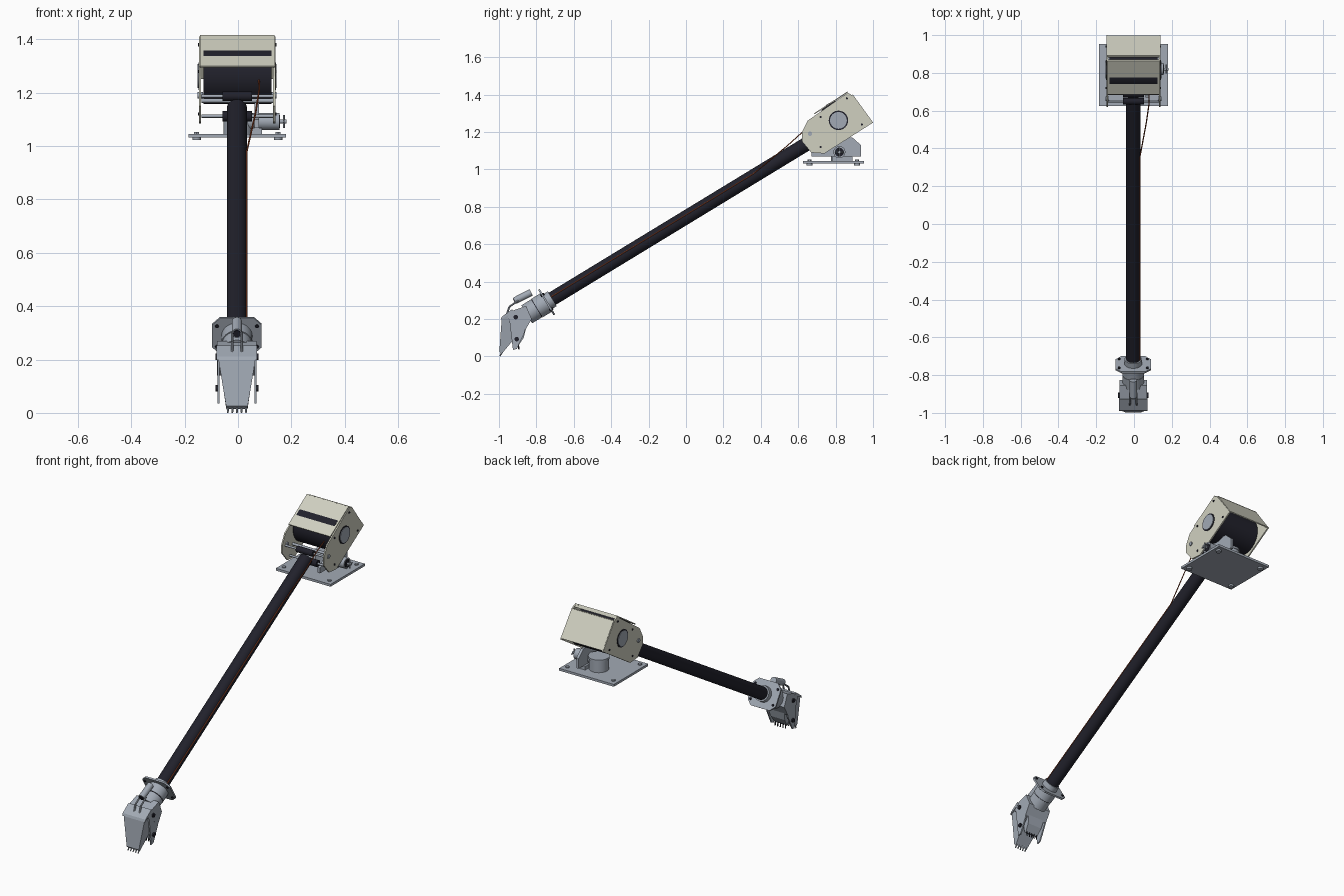
import bpy, bmesh, math
from mathutils import Vector, Matrix

if "Cube" in bpy.data.objects:
    bpy.data.objects.remove(bpy.data.objects["Cube"])


def material(name, rgb):
    m = bpy.data.materials.new(name)
    m.use_nodes = True
    m.diffuse_color = (*rgb, 1)
    m.node_tree.nodes["Principled BSDF"].inputs["Base Color"].default_value = (*rgb, 1)
    return m


CREAM = material("cream paint", (0.63, 0.63, 0.53))
STEEL = material("grey steel", (0.36, 0.40, 0.46))
BLACK = material("blue black", (0.015, 0.015, 0.024))
CABLE = material("rust cable", (0.30, 0.06, 0.02))


def finish(name, bm, mat, smooth=False):
    bmesh.ops.recalc_face_normals(bm, faces=bm.faces)
    me = bpy.data.meshes.new(name)
    bm.to_mesh(me)
    bm.free()
    ob = bpy.data.objects.new(name, me)
    bpy.context.collection.objects.link(ob)
    me.materials.append(mat)
    if smooth:
        bpy.ops.object.select_all(action='DESELECT')
        ob.select_set(True)
        bpy.context.view_layer.objects.active = ob
        bpy.ops.object.shade_smooth_by_angle(angle=math.radians(35))
    return ob


def rod(name, a, b, r, mat, r2=None, sides=32):
    """Cylinder or cone from point a to point b."""
    a, b = Vector(a), Vector(b)
    d = b - a
    bm = bmesh.new()
    turn = Vector((0, 0, 1)).rotation_difference(d).to_matrix().to_4x4()
    bmesh.ops.create_cone(bm, cap_ends=True, segments=sides, radius1=r,
                          radius2=r if r2 is None else r2, depth=d.length,
                          matrix=Matrix.Translation((a + b) / 2) @ turn)
    return finish(name, bm, mat, True)


def prism(name, profile, x0, x1, mat, taper=lambda z: 1):
    """Side profile of (y, z) points swept across x, optionally narrowing."""
    bm = bmesh.new()
    mid = (x0 + x1) / 2
    ends = [[bm.verts.new((mid + (x - mid) * taper(z), y, z)) for y, z in profile]
            for x in (x0, x1)]
    for e in ends:
        bm.faces.new(e)
    n = len(profile)
    for i in range(n):
        j = (i + 1) % n
        bm.faces.new((ends[0][i], ends[0][j], ends[1][j], ends[1][i]))
    return finish(name, bm, mat)


def box(name, lo, hi, mat):
    return prism(name, [(lo[1], lo[2]), (hi[1], lo[2]), (hi[1], hi[2]), (lo[1], hi[2])],
                 lo[0], hi[0], mat)


def sheet(name, a, b, t, x0, x1, mat):
    """Thin panel between two (y, z) points, thickened inward."""
    a, b = Vector(a), Vector(b)
    d = (b - a).normalized()
    n = Vector((d.y, -d.x)) * t
    return prism(name, [a, b, b + n, a + n], x0, x1, mat)


# Arm axis
CX = -0.004
ARM = Vector((0, 1.38, 0.84)).normalized()
UP = Vector((0, -ARM.z, ARM.y))
WRIST = Vector((CX, -0.745, 0.29))


def on_arm(along, up=0, x=0):
    return WRIST + ARM * along + UP * up + Vector((x, 0, 0))


# Boom tube
rod("boom_tube", on_arm(0), on_arm(1.64), 0.0375, BLACK)

# Base plate with corner bolts and feet
box("base_plate", (-0.185, 0.625, 1.032), (0.18, 0.952, 1.046), STEEL)
for x in (-0.155, 0.15):
    for y in (0.66, 0.915):
        rod("base_foot", (x, y, 1.022), (x, y, 1.032), 0.016, STEEL)
        rod("base_bolt", (x, y, 1.046), (x, y, 1.053), 0.011, STEEL, sides=6)

# Turntable, pivot bracket and drive motor
rod("turntable", (0, 0.83, 1.046), (0, 0.83, 1.12), 0.055, STEEL)
rod("turntable_rim", (0, 0.83, 1.112), (0, 0.83, 1.124), 0.059, STEEL)
prism("pivot_bracket", [(0.67, 1.068), (0.935, 1.068), (0.935, 1.13), (0.89, 1.17),
                        (0.78, 1.17), (0.70, 1.11), (0.67, 1.10)], 0.062, 0.078, STEEL)
box("bracket_foot", (0.05, 0.78, 1.046), (0.09, 0.89, 1.068), STEEL)
rod("drive_motor", (0.0, 0.82, 1.092), (0.155, 0.82, 1.092), 0.032, STEEL)
rod("motor_ring", (0.152, 0.82, 1.092), (0.158, 0.82, 1.092), 0.024, BLACK)
rod("motor_shaft", (0.155, 0.82, 1.092), (0.182, 0.82, 1.092), 0.007, STEEL)
for k in range(2):
    d = Vector((0, math.cos(k * math.pi / 2), math.sin(k * math.pi / 2))) * 0.024
    c = Vector((0.172, 0.82, 1.092))
    rod("hand_spoke", c - d, c + d, 0.004, STEEL, sides=8)

# Drum housing cheeks with hub and bolts
CHEEK = [(0.62, 1.15), (0.62, 1.20), (0.65, 1.26), (0.865, 1.41), (0.89, 1.395),
         (1.0, 1.25), (0.74, 1.085), (0.67, 1.09)]
for s in (-1, 1):
    x = s * 0.139 - 0.003
    prism("housing_cheek", CHEEK, x - 0.004, x + 0.004, CREAM)
    rod("hub_ring", (x, 0.815, 1.262), (x + s * 0.006, 0.815, 1.262), 0.052, BLACK)
    rod("hub_cap", (x, 0.815, 1.262), (x + s * 0.009, 0.815, 1.262), 0.045, STEEL)
    rod("pivot_pin", (x - s * 0.01, 0.663, 1.19), (x + s * 0.009, 0.663, 1.19), 0.012, STEEL)
    for y, z in ((0.94, 1.24), (0.86, 1.38), (0.72, 1.12), (0.72, 1.28)):
        rod("cheek_bolt", (x, y, z), (x + s * 0.008, y, z), 0.006, BLACK, sides=8)

# Drum, flanges and cover panels
rod("cable_drum", (-0.13, 0.815, 1.262), (0.125, 0.815, 1.262), 0.105, BLACK, sides=48)
sheet("front_cover", (0.685, 1.30), (0.862, 1.416), 0.006, -0.143, 0.136, CREAM)
sheet("rear_cover", (0.892, 1.40), (0.997, 1.255), 0.006, -0.143, 0.136, CREAM)
sheet("cover_lip", (0.862, 1.416), (0.872, 1.398), 0.004, -0.143, 0.136, CREAM)
sheet("rear_lip", (0.882, 1.382), (0.892, 1.40), 0.004, -0.143, 0.136, CREAM)

# Guide rollers above and below the boom
for y, z, r in ((0.65, 1.187, 0.018), (0.69, 1.112, 0.020)):
    rod("guide_axle", (-0.137, y, z), (0.132, y, z), 0.006, STEEL, sides=12)
    rod("guide_roller", (-0.058, y, z), (0.052, y, z), r, BLACK)
rod("cross_bar", (-0.137, 0.72, 1.17), (0.132, 0.72, 1.17), 0.008, STEEL, sides=12)

# Cable hanging from the drum and running down the boom
curve = bpy.data.curves.new("cable", 'CURVE')
curve.dimensions = '3D'
curve.bevel_depth = 0.0032
curve.bevel_resolution = 1
path = [Vector(p) for p in ((0.078, 0.72, 1.25), (0.08, 0.64, 1.215), (0.066, 0.54, 1.125))]
path += [on_arm(t, 0.012, 0.036) for t in (1.3, 1.0, 0.5, 0.01)]
spline = curve.splines.new('POLY')
spline.points.add(len(path) - 1)
for p, co in zip(spline.points, path):
    p.co = (*co, 1)
curve.materials.append(CABLE)
bpy.context.collection.objects.link(bpy.data.objects.new("cable", curve))

# Wrist flange: chamfered plate square to the boom
bm = bmesh.new()
w, h, c = 0.093, 0.079, 0.03
outline = [(w - c, h), (w, h - c), (w, c - h), (w - c, -h),
           (c - w, -h), (-w, c - h), (-w, h - c), (c - w, h)]
face = bm.faces.new([bm.verts.new(on_arm(-0.005, v, u)) for u, v in outline])
ext = bmesh.ops.extrude_face_region(bm, geom=[face])
bmesh.ops.translate(bm, vec=ARM * 0.01,
                    verts=[g for g in ext["geom"] if isinstance(g, bmesh.types.BMVert)])
finish("wrist_flange", bm, STEEL)
for u in (-0.075, 0.075):
    for v in (-0.045, 0.045):
        rod("flange_bolt", on_arm(-0.01, v, u), on_arm(0.012, v, u), 0.007, BLACK, sides=8)

# Wrist joint
rod("wrist_collar", on_arm(0.035), on_arm(0), 0.046, STEEL)
rod("wrist_barrel", on_arm(-0.06), on_arm(0), 0.058, STEEL)
rod("wrist_seam", on_arm(-0.064), on_arm(-0.06), 0.054, BLACK)
rod("wrist_nose", on_arm(-0.125), on_arm(-0.064), 0.056, STEEL)


# Gripper head and front jaw
def narrow(z):
    return 0.56 + 0.44 * min(1, max(0, (z - 0.02) / 0.19))


prism("gripper_head", [(-0.955, 0.205), (-0.94, 0.24), (-0.855, 0.27), (-0.825, 0.20),
                       (-0.86, 0.14)], -0.078, 0.070, STEEL)
prism("front_jaw", [(-0.985, 0.205), (-0.94, 0.235), (-0.87, 0.22), (-0.865, 0.14),
                    (-0.93, 0.08), (-0.985, 0.014), (-0.998, 0.025)],
      -0.075, 0.067, STEEL, narrow)
prism("jaw_brow", [(-0.99, 0.198), (-0.985, 0.212), (-0.93, 0.252), (-0.92, 0.235)],
      -0.08, 0.072, STEEL)

# Rear jaw: side blades and a tapered scoop
for s in (-1, 1):
    x = CX + s * 0.069
    prism("jaw_blade", [(-0.945, 0.20), (-0.87, 0.20), (-0.862, 0.13), (-0.905, 0.04),
                        (-0.925, 0.035)], x - 0.004, x + 0.004, STEEL)
    for y, z in ((-0.91, 0.21), (-0.905, 0.092)):
        rod("jaw_pivot", (x, y, z), (x + s * 0.012, y, z), 0.012, BLACK, sides=16)
prism("rear_scoop", [(-0.90, 0.19), (-0.85, 0.17), (-0.868, 0.10), (-0.898, 0.055),
                     (-0.908, 0.06)], -0.068, 0.060, STEEL, narrow)

# Teeth on both jaws
for i in range(5):
    x = CX + (i - 2) * 0.017
    rod("front_tooth", (x, -0.978, 0.032), (x, -0.995, 0.001), 0.006, STEEL, 0.003, 8)
    rod("rear_tooth", (x, -0.898, 0.068), (x, -0.893, 0.036), 0.005, BLACK, 0.003, 8)

# Sensor on top of the head with its bracket
rod("sensor_body", (CX, -0.915, 0.298), (CX, -0.828, 0.342), 0.019, STEEL)
rod("sensor_lens", (CX, -0.919, 0.296), (CX, -0.915, 0.298), 0.014, BLACK)
for x in (-0.022, 0.014):
    rod("sensor_strut", (x, -0.958, 0.225), (x, -0.945, 0.265), 0.005, STEEL, sides=8)
    rod("sensor_link", (x, -0.945, 0.265), (x, -0.895, 0.30), 0.005, STEEL, sides=8)
